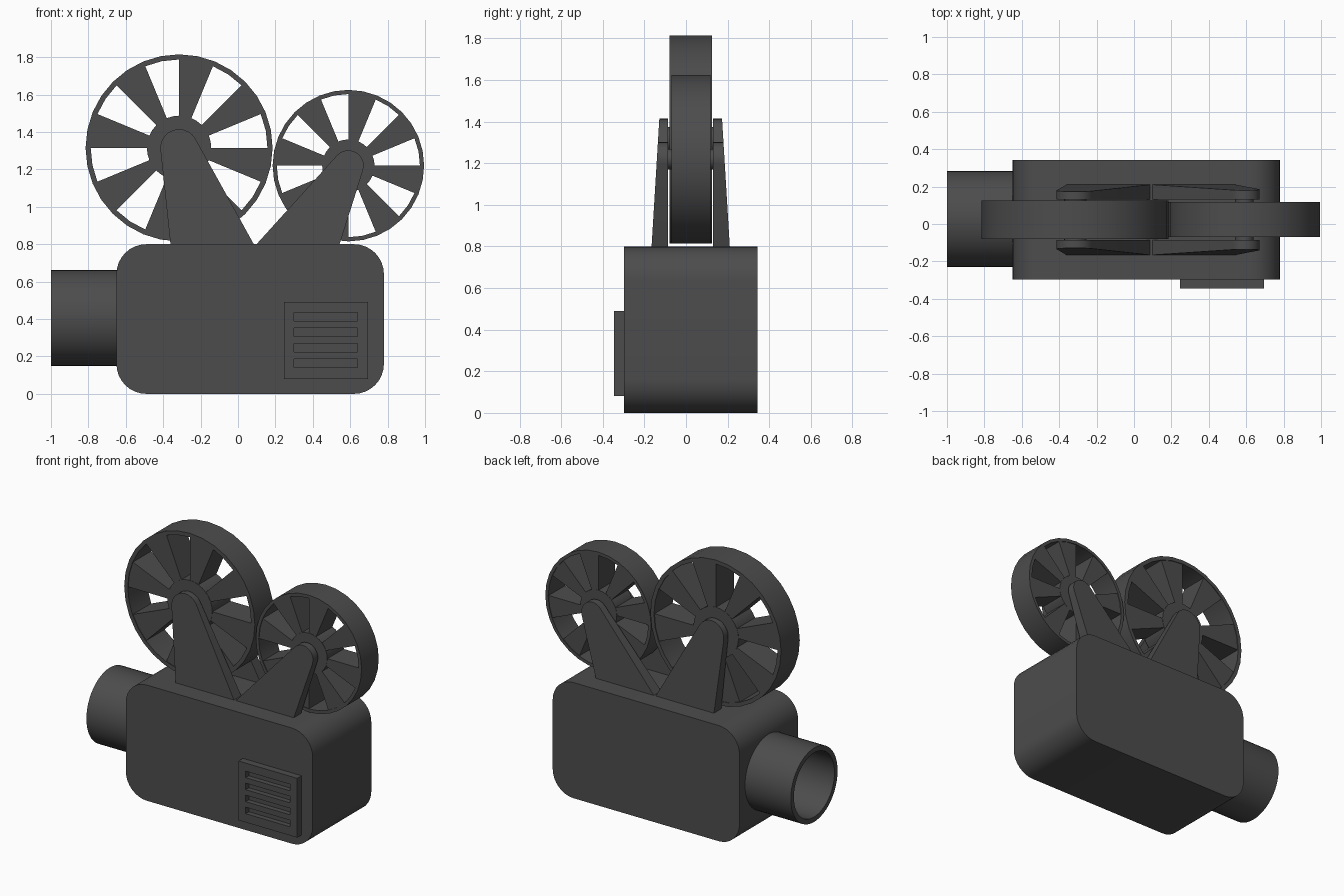
import bpy, bmesh, math
from math import cos, sin, radians, pi

if "Cube" in bpy.data.objects:
    bpy.data.objects.remove(bpy.data.objects["Cube"])

mat = bpy.data.materials.new("charcoal grey")
mat.diffuse_color = (0.073, 0.073, 0.073, 1)
mat.use_nodes = True
mat.node_tree.nodes["Principled BSDF"].inputs["Base Color"].default_value = mat.diffuse_color


def finish(name, bm, smooth=True):
    bmesh.ops.recalc_face_normals(bm, faces=bm.faces[:])
    me = bpy.data.meshes.new(name)
    bm.to_mesh(me)
    bm.free()
    ob = bpy.data.objects.new(name, me)
    bpy.context.collection.objects.link(ob)
    me.materials.append(mat)
    if smooth:
        bpy.ops.object.select_all(action='DESELECT')
        ob.select_set(True)
        bpy.context.view_layer.objects.active = ob
        bpy.ops.object.shade_smooth_by_angle(angle=radians(30))
    return ob


def prism(bm, pts, y0, y1):
    """Extrude an (x, z) outline along y; y0 / y1 may be functions of z."""
    f0 = y0 if callable(y0) else (lambda z: y0)
    f1 = y1 if callable(y1) else (lambda z: y1)
    a = [bm.verts.new((x, f0(z), z)) for x, z in pts]
    b = [bm.verts.new((x, f1(z), z)) for x, z in pts]
    bm.faces.new(a)
    bm.faces.new(b[::-1])
    n = len(pts)
    for i in range(n):
        j = (i + 1) % n
        bm.faces.new((a[i], a[j], b[j], b[i]))


def arc(cx, cz, r, a0, a1, n):
    return [(cx + r * cos(radians(a0 + (a1 - a0) * i / n)),
             cz + r * sin(radians(a0 + (a1 - a0) * i / n))) for i in range(n + 1)]


def rect(x0, x1, z0, z1):
    return [(x0, z0), (x1, z0), (x1, z1), (x0, z1)]


def revolve(bm, profile, n, place):
    """Turn a closed (along, radius) profile; place maps (along, u, v) to xyz."""
    rings = [[bm.verts.new(place(t, r * cos(2 * pi * k / n), r * sin(2 * pi * k / n)))
              for k in range(n)] for t, r in profile]
    m = len(rings)
    for i in range(m):
        p, q = rings[i], rings[(i + 1) % m]
        for k in range(n):
            l = (k + 1) % n
            bm.faces.new((p[k], p[l], q[l], q[k]))


# camera body: rounded box
R = 0.16
bm = bmesh.new()
outline = []
for cx, cz, a in ((0.78 - R, R, -90), (0.78 - R, 0.8 - R, 0),
                  (-0.65 + R, 0.8 - R, 90), (-0.65 + R, R, 180)):
    outline += arc(cx, cz, R, a, a + 90, 8)
prism(bm, outline, -0.297, 0.343)
finish("camera_body", bm)

# hollow lens barrel
bm = bmesh.new()
revolve(bm, [(-1, 0.256), (-0.64, 0.256), (-0.64, 0.222), (-1, 0.222)], 48,
        lambda t, u, v: (t, 0.027 + u, 0.405 + v))
finish("lens_barrel", bm)

# vent plate with four recessed slots
bm = bmesh.new()
prism(bm, rect(0.245, 0.695, 0.08, 0.49), -0.345, -0.29)
vent = finish("vent_plate", bm, False)
bm = bmesh.new()
for i in range(4):
    z = 0.14 + i * 0.083
    prism(bm, rect(0.3, 0.64, z, z + 0.045), -0.4, -0.31)
cutter = finish("vent_slot_cutter", bm, False)
cutter.hide_render = True
cutter.hide_viewport = True
mod = vent.modifiers.new("slots", 'BOOLEAN')
mod.operation = 'DIFFERENCE'
mod.solver = 'EXACT'
mod.object = cutter


# film reels: rim, hub and eight wedge spokes
def reel(name, cx, cz, r, hub, y0, y1):
    inner = r * 0.945
    bm = bmesh.new()
    revolve(bm, [(y0, r), (y1, r), (y1, inner), (y0, inner)], 32,
            lambda t, u, v: (cx + u, t, cz + v))
    prism(bm, arc(cx, cz, hub, 0, 348.75, 31), y0 + 0.003, y1 - 0.003)
    for k in range(8):
        a = 22.5 + 45 * k
        wedge = (arc(cx, cz, inner + 0.004, a, a + 22.5, 2)
                 + arc(cx, cz, hub - 0.01, a + 22.5, a, 2))
        prism(bm, wedge, y0 + 0.005, y1 - 0.005)
    finish(name, bm)


BIG, SMALL = (-0.315, 1.315), (0.59, 1.22)
reel("large_reel", *BIG, 0.5, 0.172, -0.08, 0.125)
reel("small_reel", *SMALL, 0.405, 0.14, -0.07, 0.117)

# tapered support arms on both sides of the reels, with axles
MID = 0.0225


def support(name, centre, r, xl, xr, a0, a1):
    cx, cz = centre
    pts = [(xl, 0.79), (xr, 0.79)] + arc(cx, cz, r, a0, a1, 10)
    for side, tag in ((-1, "front"), (1, "back")):
        bm = bmesh.new()
        prism(bm, pts, MID + side * 0.108,
              lambda z: MID + side * (0.188 - 0.037 * (z - 0.8) / 0.61))
        finish(f"{name}_{tag}", bm)
    bm = bmesh.new()
    prism(bm, arc(cx, cz, r * 0.6, 0, 337.5, 15), MID - 0.12, MID + 0.12)
    finish(name + "_axle", bm)


support("large_reel_arm", BIG, 0.1, -0.36, 0.09, 30, 187)
support("small_reel_arm", SMALL, 0.082, 0.09, 0.54, -18, 136)
